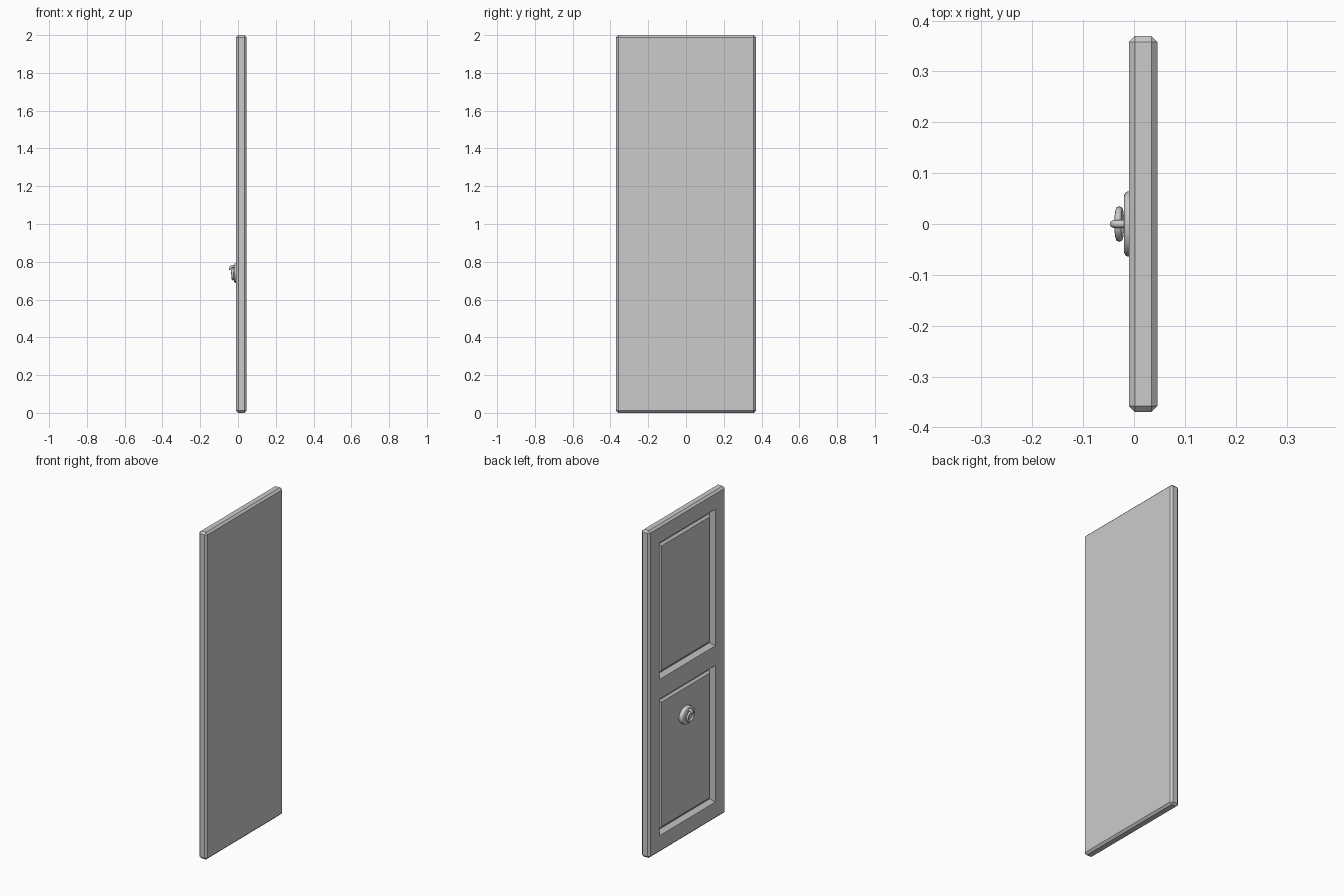
import bpy, bmesh, math
from mathutils import Vector, Matrix

if "Cube" in bpy.data.objects:
    bpy.data.objects.remove(bpy.data.objects["Cube"])

X0, X1 = -0.01, 0.046          # panelled face and plain back face
W, H = 0.37, 2.0               # half width, height
RING_Z = 0.74                  # height of the ring pull


def add_object(name, bm):
    me = bpy.data.meshes.new(name)
    bm.to_mesh(me)
    bm.free()
    ob = bpy.data.objects.new(name, me)
    bpy.context.collection.objects.link(ob)
    return ob


def smooth(ob, deg=40):
    bpy.ops.object.select_all(action='DESELECT')
    ob.select_set(True)
    bpy.context.view_layer.objects.active = ob
    bpy.ops.object.shade_smooth_by_angle(angle=math.radians(deg))


# Door slab with chamfered edges
bm = bmesh.new()
bmesh.ops.create_cube(bm, size=1, matrix=Matrix.Translation(((X0 + X1) / 2, 0, H / 2))
                      @ Matrix.Diagonal((X1 - X0, 2 * W, H, 1)))
bmesh.ops.bevel(bm, geom=bm.edges[:], offset=0.012, segments=1, affect='EDGES')


def front_faces():
    return [f for f in bm.faces if f.normal.x < -0.99]


# Cut the panelled face into frame and two openings
bm.normal_update()
cuts = [((0, s * 0.27, 0), (0, 1, 0)) for s in (-1, 1)]
cuts += [((0, 0, z), (0, 0, 1)) for z in (0.105, 0.94, 1.06, 1.895)]
for co, no in cuts:
    faces = front_faces()
    geom = set(faces)
    for f in faces:
        geom.update(f.edges)
        geom.update(f.verts)
    bmesh.ops.bisect_plane(bm, geom=list(geom), plane_co=co, plane_no=no)
    bm.normal_update()

# Sloping recess, groove floor, then the raised field of each panel
panels = []
for f in front_faces():
    c = f.calc_center_median()
    if abs(c.y) < 0.1 and (0.2 < c.z < 0.9 or 1.1 < c.z < 1.8):
        panels.append(f)
for thick, depth in ((0.02, -0.025), (0.004, 0), (0.013, 0.012)):
    bmesh.ops.inset_individual(bm, faces=panels, thickness=thick, depth=depth,
                               use_even_offset=True)
add_object("door_panel", bm)

# Oval backplate with a rounded rim
bm = bmesh.new()
profile = ((0.006, 1.0), (-0.013, 1.0), (-0.017, 0.96), (-0.02, 0.86))
N = 24
loops = []
for x, s in profile:
    loops.append([bm.verts.new((x, 0.064 * s * math.cos(2 * math.pi * i / N),
                                RING_Z + 0.053 * s * math.sin(2 * math.pi * i / N)))
                  for i in range(N)])
for a, b in zip(loops, loops[1:]):
    for i in range(N):
        j = (i + 1) % N
        bm.faces.new((a[i], a[j], b[j], b[i]))
bm.faces.new(loops[0])
bm.faces.new(loops[-1])
bmesh.ops.recalc_face_normals(bm, faces=bm.faces[:])
smooth(add_object("pull_backplate", bm))

# Hanging ring
bpy.ops.mesh.primitive_torus_add(major_radius=0.028, minor_radius=0.007,
                                 major_segments=24, minor_segments=8,
                                 location=(-0.029, 0, 0.736),
                                 rotation=(0, math.radians(85), 0))
ring = bpy.context.object
ring.name = "pull_ring"
smooth(ring, 60)

# Hook that holds the ring
cu = bpy.data.curves.new("pull_hook", 'CURVE')
cu.dimensions = '3D'
cu.bevel_depth = 0.008
cu.bevel_resolution = 2
cu.use_fill_caps = True
sp = cu.splines.new('POLY')
path = ((-0.012, 0.772), (-0.026, 0.776), (-0.035, 0.774), (-0.040, 0.767), (-0.039, 0.758))
sp.points.add(len(path) - 1)
for p, (x, z) in zip(sp.points, path):
    p.co = (x, 0, z, 1)
sp.use_smooth = True
hook = bpy.data.objects.new("pull_hook", cu)
bpy.context.collection.objects.link(hook)
